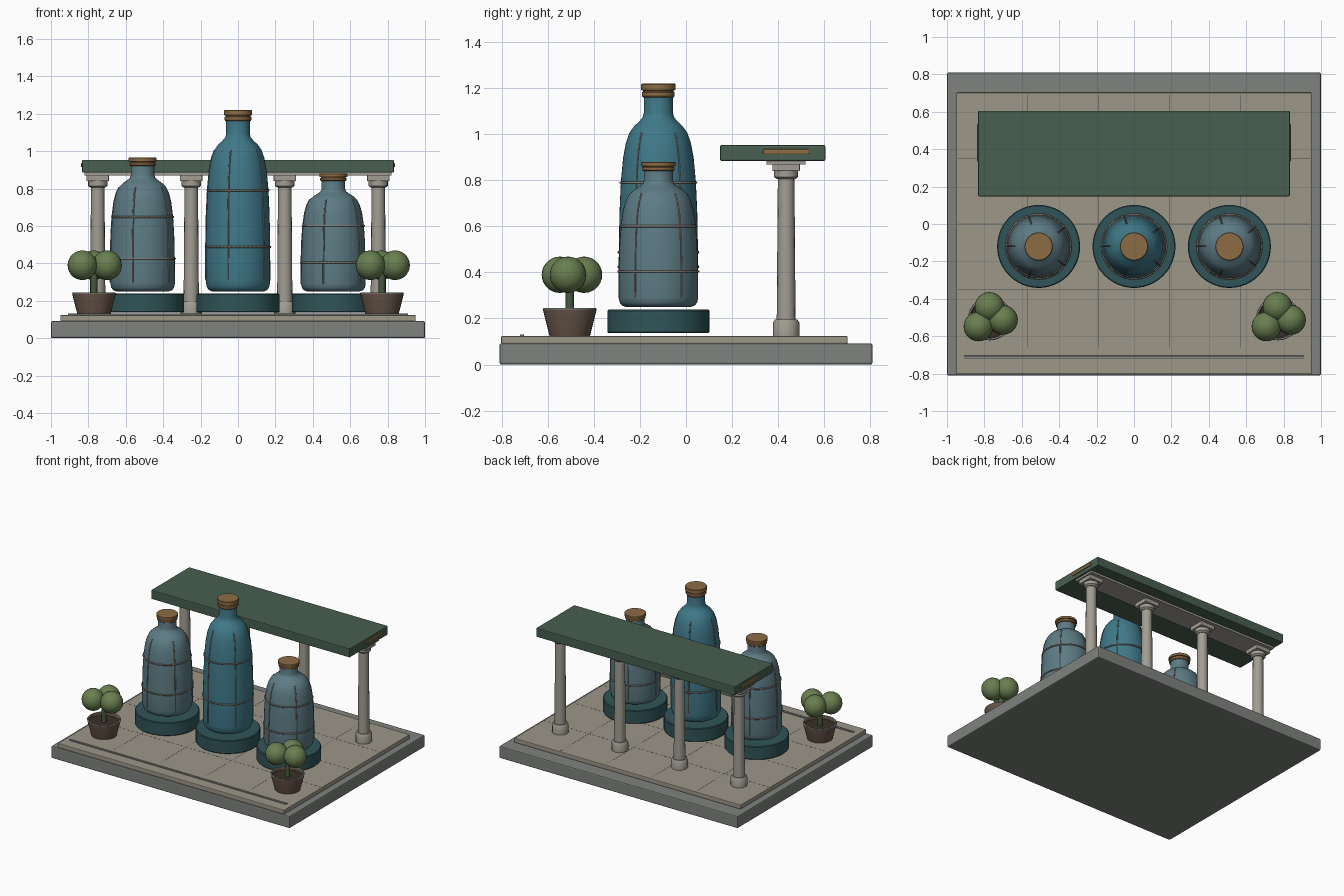
import bpy, bmesh, math
from math import sin, cos, pi

if "Cube" in bpy.data.objects:
    bpy.data.objects.remove(bpy.data.objects["Cube"])


def material(name, rgb):
    m = bpy.data.materials.new(name)
    m.diffuse_color = (*rgb, 1)
    m.use_nodes = True
    m.node_tree.nodes["Principled BSDF"].inputs["Base Color"].default_value = m.diffuse_color
    return m


STONE = material("grey_stone", (0.21, 0.225, 0.21))
PAVING = material("paving", (0.34, 0.31, 0.25))
JOINT = material("joint", (0.16, 0.16, 0.15))
COLUMN = material("column_stone", (0.36, 0.34, 0.29))
ROOF = material("roof_green", (0.065, 0.115, 0.08))
COPPER = material("copper", (0.27, 0.15, 0.06))
PLINTH = material("dark_teal", (0.03, 0.09, 0.10))
GLASS_SIDE = material("dusty_blue", (0.11, 0.20, 0.235))
GLASS_MID = material("teal_blue", (0.05, 0.19, 0.25))
BAND = material("band", (0.22, 0.20, 0.17))
CLAY = material("clay", (0.13, 0.085, 0.06))
SOIL = material("soil", (0.04, 0.03, 0.02))
STEM = material("stem", (0.06, 0.10, 0.05))
LEAF = material("leaf", (0.14, 0.21, 0.08))


def add_mesh(name, bm, mat, smooth=True):
    bmesh.ops.recalc_face_normals(bm, faces=bm.faces)
    me = bpy.data.meshes.new(name)
    bm.to_mesh(me)
    bm.free()
    ob = bpy.data.objects.new(name, me)
    bpy.context.collection.objects.link(ob)
    me.materials.append(mat)
    if smooth:
        bpy.ops.object.select_all(action='DESELECT')
        ob.select_set(True)
        bpy.context.view_layer.objects.active = ob
        bpy.ops.object.shade_smooth_by_angle(angle=math.radians(35))
    return ob


def box(name, x0, x1, y0, y1, z0, z1, mat, bevel=0.0, segments=2):
    bm = bmesh.new()
    bmesh.ops.create_cube(bm, size=1)
    for v in bm.verts:
        v.co = ((x0 + x1) / 2 + v.co.x * (x1 - x0),
                (y0 + y1) / 2 + v.co.y * (y1 - y0),
                (z0 + z1) / 2 + v.co.z * (z1 - z0))
    if bevel:
        bmesh.ops.bevel(bm, geom=bm.edges[:], offset=bevel, segments=segments,
                        profile=0.5, affect='EDGES')
    return add_mesh(name, bm, mat, False)


def lathe(name, x, y, profile, mat, n=40):
    """Turn (radius, z) points around a vertical axis, closing both ends."""
    bm = bmesh.new()
    rings = [[bm.verts.new((x + r * cos(2 * pi * i / n), y + r * sin(2 * pi * i / n), z))
              for i in range(n)] for r, z in profile]
    for a, b in zip(rings, rings[1:]):
        for i in range(n):
            j = (i + 1) % n
            bm.faces.new((a[i], a[j], b[j], b[i]))
    bm.faces.new(rings[0])
    bm.faces.new(rings[-1])
    return add_mesh(name, bm, mat)


def tube(name, points, radius, mat, cyclic=False):
    cu = bpy.data.curves.new(name, 'CURVE')
    cu.dimensions = '3D'
    cu.bevel_depth = radius
    cu.bevel_resolution = 1
    cu.use_fill_caps = True
    sp = cu.splines.new('POLY')
    sp.points.add(len(points) - 1)
    for p, co in zip(sp.points, points):
        p.co = (*co, 1)
    sp.use_cyclic_u = cyclic
    cu.materials.append(mat)
    ob = bpy.data.objects.new(name, cu)
    bpy.context.collection.objects.link(ob)


# Base slab and paved floor
box("base_slab", -1, 1, -0.81, 0.81, 0, 0.092, STONE, 0.008)
box("paved_floor", -0.95, 0.95, -0.803, 0.702, 0.09, 0.124, PAVING, 0.005)
for k, x in enumerate((-0.57, -0.19, 0.19, 0.57)):
    box(f"floor_joint_long_{k}", x - 0.002, x + 0.002, -0.66, 0.69, 0.12, 0.1245, JOINT)
for k, y in enumerate((-0.35, 0.0, 0.35)):
    box(f"floor_joint_cross_{k}", -0.94, 0.94, y - 0.002, y + 0.002, 0.12, 0.1245, JOINT)
box("front_floor_strip", -0.91, 0.91, -0.722, -0.704, 0.12, 0.131, STONE, 0.003)

# Bottles: radius against fraction of height
BODY = [(0.14, 0), (0.158, 0.01), (0.168, 0.03), (0.173, 0.065), (0.172, 0.25),
        (0.169, 0.42), (0.163, 0.56), (0.153, 0.67), (0.141, 0.735), (0.126, 0.78),
        (0.105, 0.81), (0.082, 0.832), (0.068, 0.85), (0.063, 0.87), (0.063, 0.95)]
BY, Z0 = -0.12, 0.25


def bottle(tag, x, height, mat):
    top = Z0 + height
    lathe(f"{tag}_plinth", x, BY, [(0.217, 0.137), (0.222, 0.142), (0.222, 0.233),
                                   (0.217, 0.238)], PLINTH, 48)
    lathe(f"{tag}_bottle", x, BY, [(r, Z0 + f * height) for r, f in BODY], mat, 48)
    # stopper with a stepped rim
    h = 0.062 * height
    lathe(f"{tag}_stopper", x, BY,
          [(0.066, top - h), (0.071, top - 0.9 * h), (0.071, top - 0.62 * h),
           (0.066, top - 0.56 * h), (0.066, top - 0.5 * h), (0.075, top - 0.45 * h),
           (0.075, top - 0.06 * h), (0.072, top)], COPPER)
    # two bands and five upright seams
    for k, (r, f) in enumerate(((0.173, 0.245), (0.164, 0.557))):
        tube(f"{tag}_band_{k}", [(x + r * cos(2 * pi * i / 48), BY + r * sin(2 * pi * i / 48),
                                  Z0 + f * height) for i in range(48)], 0.0055, BAND, True)
    for k in range(5):
        a = pi + k * 2 * pi / 5
        tube(f"{tag}_seam_{k}", [(x + r * cos(a), BY + r * sin(a), Z0 + f * height)
                                 for r, f in BODY[3:10]], 0.004, BAND)


bottle("left", -0.51, 0.715, GLASS_SIDE)
bottle("middle", 0.0, 0.97, GLASS_MID)
bottle("right", 0.51, 0.63, GLASS_SIDE)

# Colonnade
CY = 0.435
for k, x in enumerate((-0.75, -0.25, 0.25, 0.75)):
    lathe(f"column_base_{k}", x, CY, [(0.058, 0.124), (0.058, 0.18), (0.05, 0.195)], COLUMN, 12)
    lathe(f"column_shaft_{k}", x, CY, [(0.041, 0.19), (0.036, 0.82)], COLUMN, 16)
    lathe(f"column_capital_{k}", x, CY, [(0.04, 0.805), (0.052, 0.815), (0.052, 0.842)],
          COLUMN, 16)
    box(f"column_abacus_{k}", x - 0.06, x + 0.06, CY - 0.06, CY + 0.06, 0.84, 0.872,
        COLUMN, 0.004)
box("lintel", -0.82, 0.82, CY - 0.085, CY + 0.085, 0.87, 0.89, COLUMN)
box("roof_slab", -0.833, 0.833, 0.148, 0.605, 0.885, 0.953, ROOF, 0.005)
for side, s in (("left", -1), ("right", 1)):
    a, b = sorted((s * 0.80, s * 0.839))
    box(f"roof_{side}_end_bar", a, b, CY - 0.1, CY + 0.1, 0.914, 0.936, COPPER, 0.004)

# Potted shrubs
PY = -0.505
for side, x in (("left", -0.77), ("right", 0.77)):
    lathe(f"{side}_pot", x, PY, [(0.088, 0.125), (0.116, 0.236), (0.116, 0.242),
                                 (0.106, 0.242), (0.1, 0.21)], CLAY, 32)
    tube(f"{side}_pot_rim", [(x + 0.111 * cos(2 * pi * i / 32), PY + 0.111 * sin(2 * pi * i / 32),
                              0.24) for i in range(32)], 0.006, STONE, True)
    lathe(f"{side}_soil", x, PY, [(0.098, 0.205), (0.101, 0.222)], SOIL, 32)
    lathe(f"{side}_stem", x, PY, [(0.018, 0.21), (0.018, 0.37)], STEM, 12)
    for k, (dx, dy) in enumerate(((0.07, -0.008), (-0.003, 0.062), (-0.062, -0.043))):
        bm = bmesh.new()
        bmesh.ops.create_uvsphere(bm, u_segments=24, v_segments=14, radius=0.079)
        bmesh.ops.translate(bm, verts=bm.verts, vec=(x + dx, PY + dy, 0.39))
        add_mesh(f"{side}_foliage_{k}", bm, LEAF)
